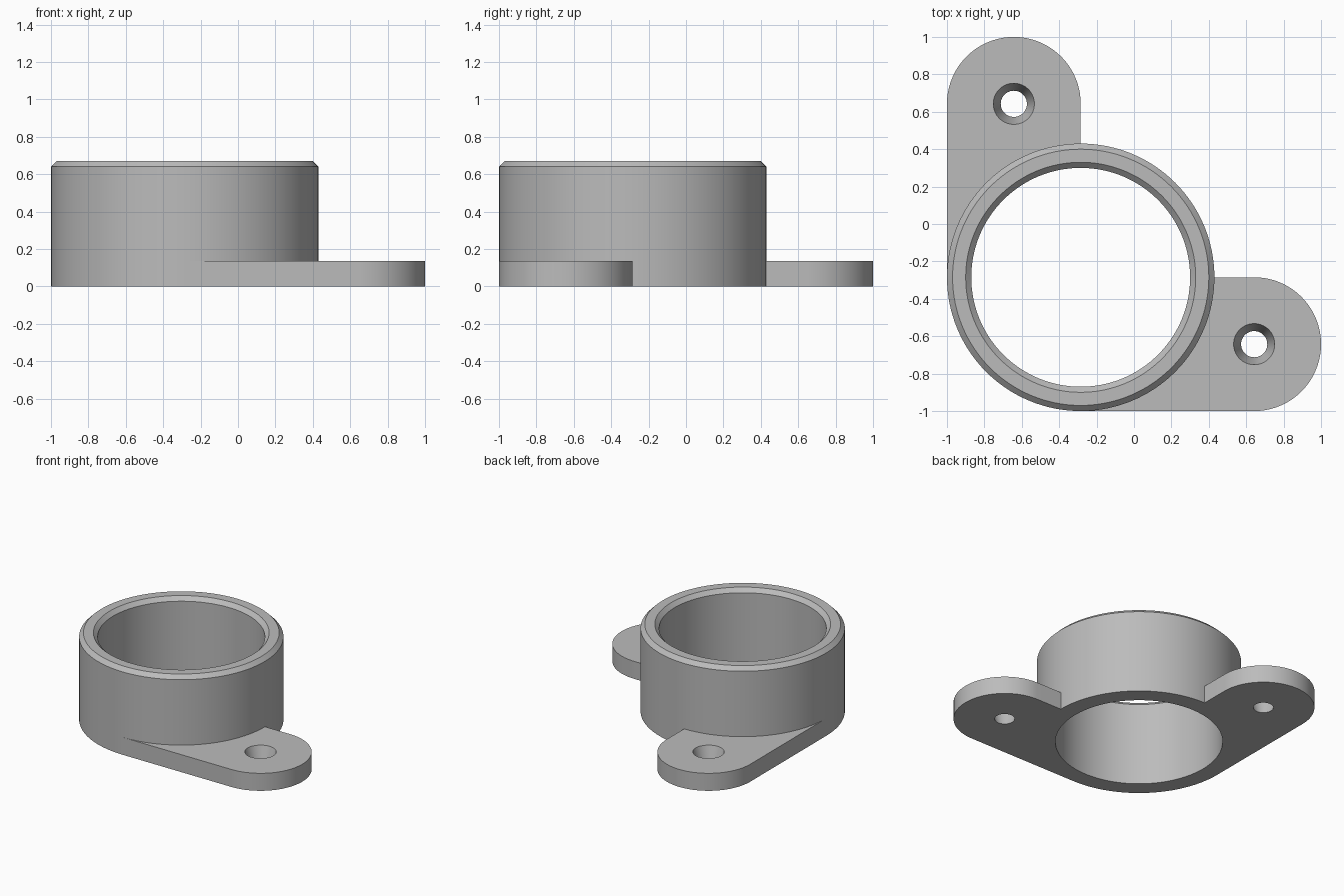
import bpy
import bmesh
from math import sin, cos, pi, radians

cube = bpy.data.objects.get("Cube")
if cube:
    bpy.data.objects.remove(cube, do_unlink=True)

# Main dimensions
RING_R, BORE_R, HEIGHT, BEVEL = 0.715, 0.585, 0.67, 0.03
CENTRE = RING_R - 1
TAB_R, TAB_H = RING_R / 2, 0.135
TAB_C = 1 - TAB_R
HOLE_R, SINK_R = 0.07, 0.11
SEGS = 128

grey = bpy.data.materials.new("Plain grey")
grey.use_nodes = True
colour = (0.5, 0.5, 0.5, 1)
grey.diffuse_color = colour
grey.node_tree.nodes["Principled BSDF"].inputs["Base Color"].default_value = colour


def arc(cx, cy, r, start, end, steps):
    """Points along an arc, both ends included."""
    angles = [start + (end - start) * i / steps for i in range(steps + 1)]
    return [(cx + r * cos(a), cy + r * sin(a)) for a in angles]


def finish(bm, name):
    """Turn the mesh into a smooth-shaded object with crisp edges."""
    bmesh.ops.recalc_face_normals(bm, faces=bm.faces)
    mesh = bpy.data.meshes.new(name)
    bm.to_mesh(mesh)
    bm.free()
    mesh.materials.append(grey)
    obj = bpy.data.objects.new(name, mesh)
    bpy.context.collection.objects.link(obj)
    bpy.ops.object.select_all(action='DESELECT')
    obj.select_set(True)
    bpy.context.view_layer.objects.active = obj
    bpy.ops.object.shade_smooth_by_angle(angle=radians(25))
    return obj


def bridge(bm, low, high):
    """Join two closed rows of vertices with quads."""
    n = len(low)
    for i in range(n):
        j = (i + 1) % n
        bm.faces.new((low[i], low[j], high[j], high[i]))


def make_ring():
    """Revolve the bevelled wall section around the ring centre."""
    section = [(RING_R, 0), (RING_R, HEIGHT - BEVEL), (RING_R - BEVEL, HEIGHT),
               (BORE_R + BEVEL, HEIGHT), (BORE_R, HEIGHT - BEVEL), (BORE_R, 0)]
    bm = bmesh.new()
    rows = [[bm.verts.new((x, y, z))
             for x, y in arc(CENTRE, CENTRE, r, 0, 2 * pi, SEGS)[:-1]]
            for r, z in section]
    for k, row in enumerate(rows):
        bridge(bm, row, rows[(k + 1) % len(rows)])
    return finish(bm, "ring_body")


def make_tab(name, swap):
    """Rounded mounting tab that hugs the ring, with a tapered screw hole."""
    outline = (arc(TAB_C, -TAB_C, TAB_R, -pi / 2, pi / 2, SEGS // 2)
               + arc(CENTRE, CENTRE, RING_R, 0, -pi / 2, SEGS // 4))
    bm = bmesh.new()

    def row(points, z):
        return [bm.verts.new((y, x, z) if swap else (x, y, z)) for x, y in points]

    levels = []
    for z, r in ((0, HOLE_R), (TAB_H, SINK_R)):
        hole = arc(TAB_C, -TAB_C, r, 0, 2 * pi, SEGS // 2)[:-1]
        levels.append((row(outline, z), row(hole, z)))
    # Flat top and bottom around the hole
    for loops in levels:
        edges = [bm.edges.new((v, loop[(i + 1) % len(loop)]))
                 for loop in loops for i, v in enumerate(loop)]
        bmesh.ops.triangle_fill(bm, edges=edges, use_beauty=True)
    # Outer wall and hole wall
    for low, high in zip(*levels):
        bridge(bm, low, high)
    return finish(bm, name)


make_ring()
make_tab("left_mounting_tab", False)
make_tab("back_mounting_tab", True)
